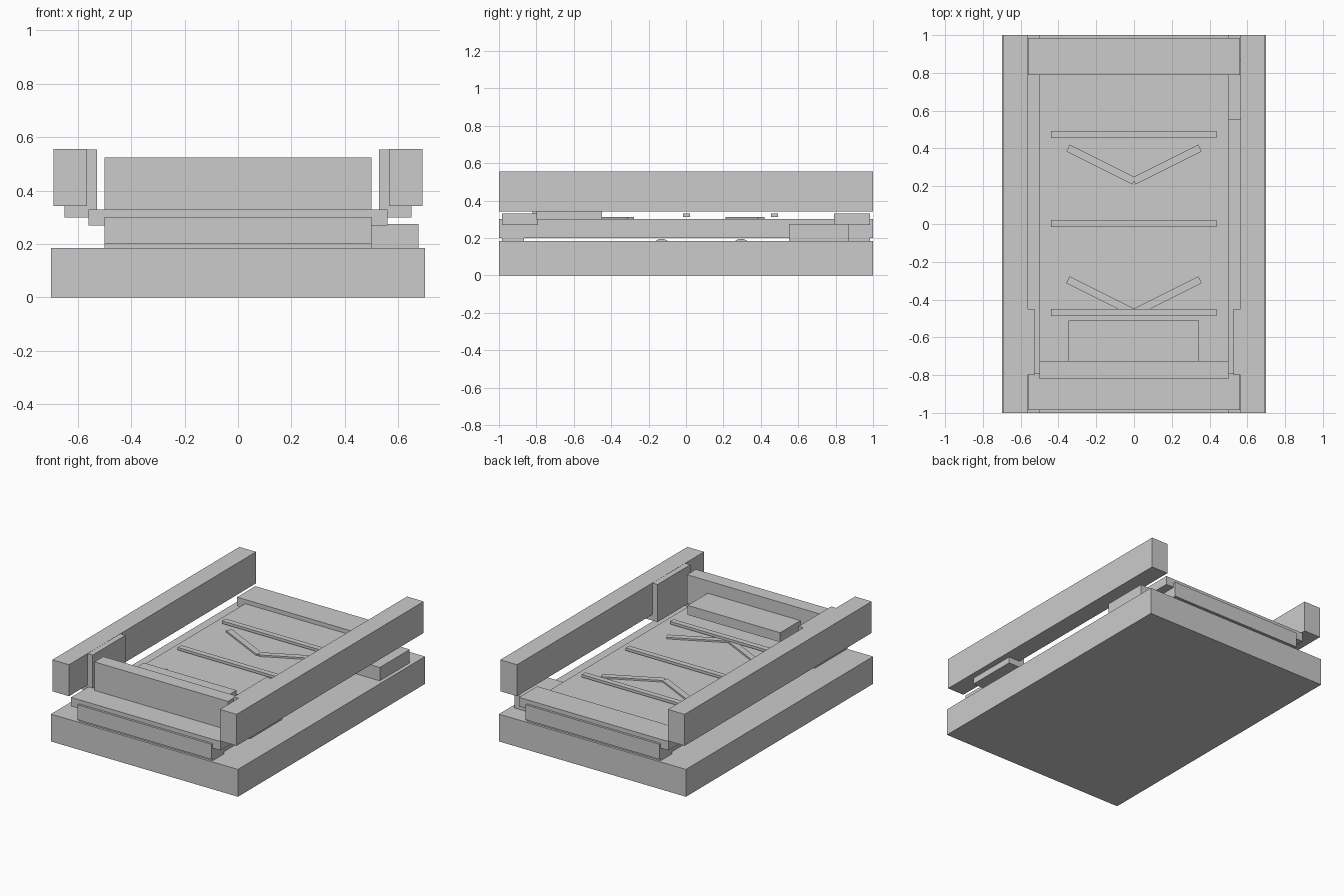
import bpy, math

if "Cube" in bpy.data.objects:
    bpy.data.objects.remove(bpy.data.objects["Cube"])


def box(name, x, y, z, rot=0.0):
    """Box from (min, max) ranges on each axis, optionally turned about its own z."""
    mid = [(a + b) / 2 for a, b in (x, y, z)]
    bpy.ops.mesh.primitive_cube_add(size=1, location=mid, rotation=(0, 0, rot))
    ob = bpy.context.object
    ob.name = name
    ob.scale = [b - a for a, b in (x, y, z)]
    bpy.ops.object.transform_apply(location=False, rotation=False, scale=True)
    return ob


# base slab and conveyor bed
box("base", (-0.7, 0.7), (-1, 1), (0, 0.185))
box("conveyor_bed", (-0.5, 0.5), (-1, 1), (0.2, 0.302))

# end crossbars and the low feet under the bed
for end, s in (("front", -1), ("back", 1)):
    box(end + "_crossbar", (-0.56, 0.56), sorted((s * 0.79, s * 0.985)), (0.27, 0.33))
    box(end + "_foot", (-0.5, 0.5), sorted((s * 0.865, s * 0.985)), (0.18, 0.205))

# side rails with inner brackets
for side, s in (("left", -1), ("right", 1)):
    box(side + "_rail", sorted((s * 0.565, s * 0.69)), (-1, 1), (0.342, 0.555))
    box(side + "_bracket", sorted((s * 0.528, s * 0.65)), (-0.8, -0.45), (0.3, 0.554))

# front gate wall with a shelf box behind it
box("gate_wall", (-0.5, 0.5), (-0.82, -0.725), (0.33, 0.523))
box("gate_shelf", (-0.348, 0.345), (-0.73, -0.51), (0.375, 0.439))

# drive housing on the right side
box("drive_housing", (0.49, 0.675), (0.552, 0.872), (0.18, 0.275))

# raised slats across the bed
for i, y in enumerate((-0.468, 0.003, 0.474)):
    box(f"slat_{i + 1}", (-0.44, 0.436), (y - 0.019, y + 0.019), (0.312, 0.33))

# V-shaped direction marks
for i, y in enumerate((0.315, -0.382)):
    for side, s in (("left", -1), ("right", 1)):
        cx = s * 0.175
        box(f"chevron_{i + 1}_{side}", (cx - 0.195, cx + 0.195), (y - 0.02, y + 0.02),
            (0.298, 0.313), s * math.radians(26.5))

# rollers showing just above the base
for i, y in enumerate((-0.13, 0.295)):
    bpy.ops.mesh.primitive_cylinder_add(vertices=24, radius=0.05, depth=0.95,
                                        location=(0, y, 0.146), rotation=(0, math.pi / 2, 0))
    bpy.context.object.name = f"roller_{i + 1}"
    bpy.ops.object.shade_smooth_by_angle()
